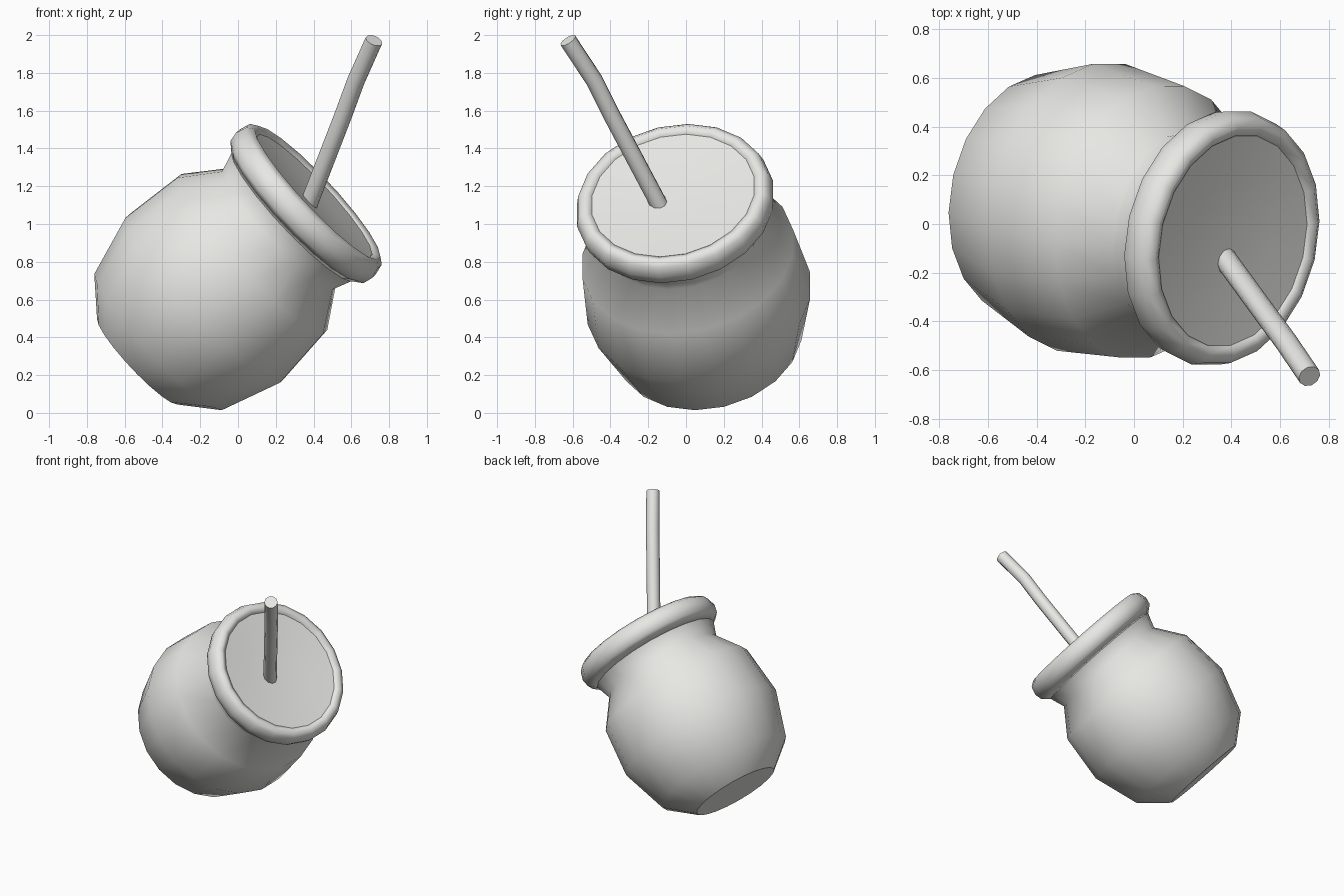
import bpy, bmesh, math
from mathutils import Vector, Matrix

cube = bpy.data.objects.get("Cube")
if cube:
    bpy.data.objects.remove(cube, do_unlink=True)

# One pale grey material for everything
grey = bpy.data.materials.new("pale_grey")
grey.use_nodes = True
colour = (0.8, 0.8, 0.775, 1)
grey.diffuse_color = colour
grey.node_tree.nodes["Principled BSDF"].inputs["Base Color"].default_value = colour

# The vessel leans: its axis runs through the centre of the mouth
MOUTH = Vector((0.41, -0.07, 1.155))
AXIS = Vector((0.72, -0.17, 0.674)).normalized()
LEAN = Matrix.Translation(MOUTH) @ AXIS.to_track_quat('Z', 'Y').to_matrix().to_4x4()
SIDES = 20


def lathe(name, profile, closed=False):
    """Turn (radius, height) points around the leaning axis; radius 0 is a pole."""
    bm = bmesh.new()
    rings = []
    for r, h in profile:
        count = SIDES if r > 0 else 1
        rings.append([bm.verts.new((r * math.cos(math.tau * i / SIDES),
                                    r * math.sin(math.tau * i / SIDES), h))
                      for i in range(count)])
    pairs = list(zip(rings, rings[1:]))
    if closed:
        pairs.append((rings[-1], rings[0]))
    for a, b in pairs:
        for i in range(SIDES):
            j = (i + 1) % SIDES
            corners = [a[i % len(a)], a[j % len(a)], b[j % len(b)], b[i % len(b)]]
            bm.faces.new(list(dict.fromkeys(corners)))
    for f in bm.faces:
        f.smooth = True
    if closed:
        bmesh.ops.recalc_face_normals(bm, faces=bm.faces)
    mesh = bpy.data.meshes.new(name)
    bm.to_mesh(mesh)
    bm.free()
    mesh.materials.append(grey)
    obj = bpy.data.objects.new(name, mesh)
    bpy.context.collection.objects.link(obj)
    obj.matrix_world = LEAN
    return obj


# Round body with a pinched neck
lathe("body", [(0.313, -1.305), (0.5, -1.145), (0.605, -0.815),
               (0.572, -0.465), (0.433, -0.27), (0.475, -0.15)])

# Flat base
lathe("base", [(0, -1.305), (0.313, -1.305)])

# Thick rounded rim
lathe("rim", [(0.47, -0.165), (0.522, -0.122), (0.533, -0.07),
              (0.516, -0.01), (0.48, 0.015), (0.442, -0.003),
              (0.43, -0.06)], closed=True)

# Shallow filling inside the mouth
lathe("filling", [(0.444, -0.008), (0.25, -0.025), (0, -0.035)])

# Slightly bent drinking straw
curve = bpy.data.curves.new("straw", 'CURVE')
curve.dimensions = '3D'
curve.bevel_depth = 0.047
curve.bevel_resolution = 3
curve.use_fill_caps = True
path = [(0.365, -0.13, 1.08), (0.555, -0.39, 1.57),
        (0.625, -0.485, 1.76), (0.72, -0.625, 1.972)]
spline = curve.splines.new('POLY')
spline.points.add(len(path) - 1)
for point, co in zip(spline.points, path):
    point.co = (*co, 1)
spline.use_smooth = True
curve.materials.append(grey)
straw = bpy.data.objects.new("straw", curve)
bpy.context.collection.objects.link(straw)
